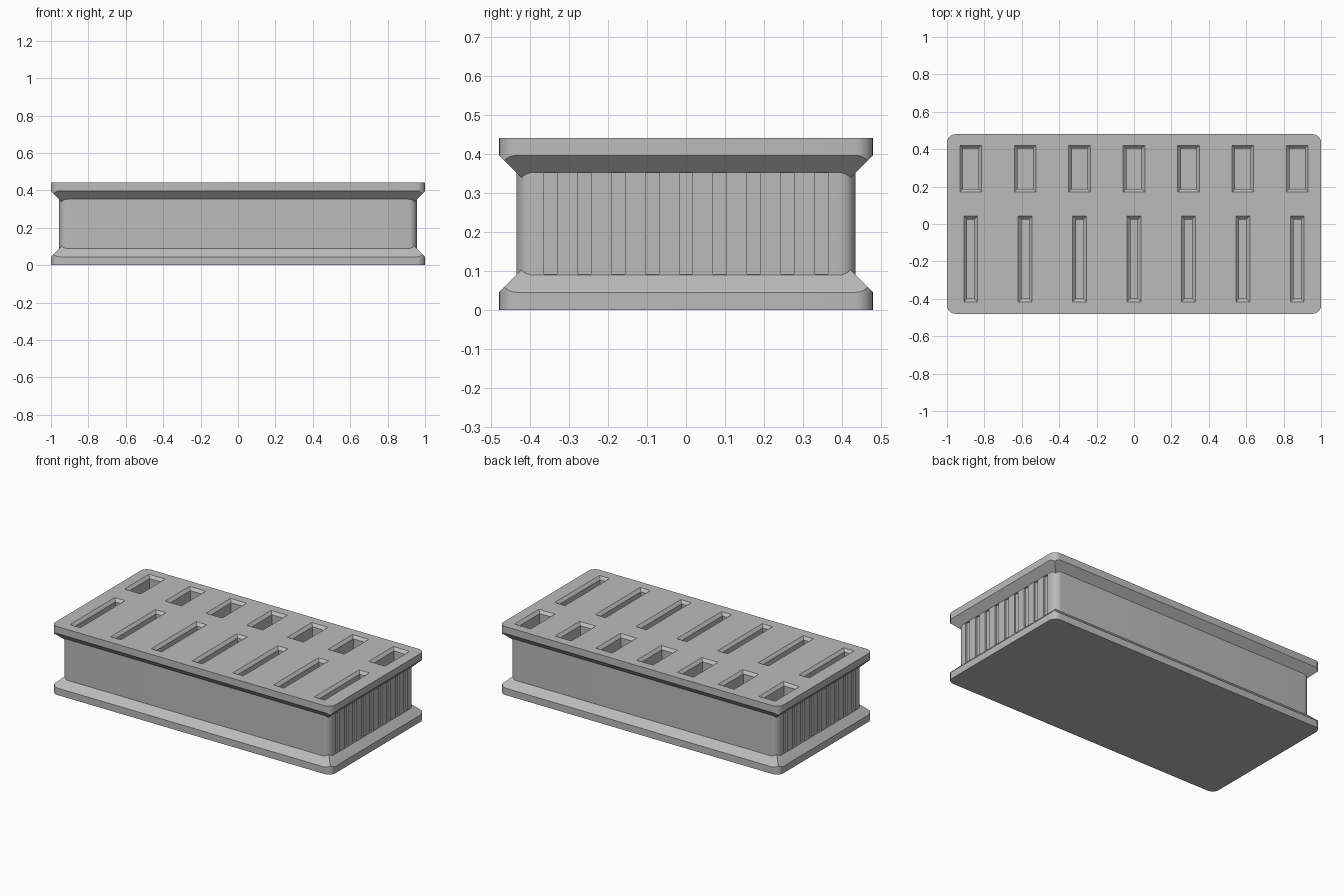
import bpy, bmesh, math

if "Cube" in bpy.data.objects:
    bpy.data.objects.remove(bpy.data.objects["Cube"])

HX, HY, H = 1.0, 0.48, 0.442     # half length, half depth, height
RADIUS, LIP, INSET = 0.045, 0.045, 0.044

grey = bpy.data.materials.new("plain grey")
grey.use_nodes = True
colour = (0.5, 0.5, 0.5, 1)
grey.diffuse_color = colour
grey.node_tree.nodes["Principled BSDF"].inputs["Base Color"].default_value = colour


def rounded_rect(hx, hy, r, segs=8):
    pts = []
    for i, (sx, sy) in enumerate([(1, 1), (-1, 1), (-1, -1), (1, -1)]):
        for k in range(segs + 1):
            a = math.pi / 2 * (i + k / segs)
            pts.append((sx * (hx - r) + r * math.cos(a), sy * (hy - r) + r * math.sin(a)))
    return pts


def loft(bm, rings):
    """Skin a stack of equal rings and cap both ends."""
    loops = [[bm.verts.new(p) for p in ring] for ring in rings]
    n = len(loops[0])
    for a, b in zip(loops, loops[1:]):
        for i in range(n):
            j = (i + 1) % n
            bm.faces.new((a[i], a[j], b[j], b[i]))
    bm.faces.new(loops[0][::-1])
    bm.faces.new(loops[-1])


def make_object(name, bm):
    bmesh.ops.recalc_face_normals(bm, faces=bm.faces)
    mesh = bpy.data.meshes.new(name)
    bm.to_mesh(mesh)
    bm.free()
    mesh.materials.append(grey)
    obj = bpy.data.objects.new(name, mesh)
    bpy.context.collection.objects.link(obj)
    return obj


# Waisted block: two rounded lips whose mitred slopes run into the waist
def slope_ring(pts):
    return [(x, y, LIP + min(HX - abs(x), HY - abs(y))) for x, y in pts]


def flip(ring):
    return [(x, y, H - z) for x, y, z in ring]


outer = rounded_rect(HX, HY, RADIUS)
waist = rounded_rect(HX - INSET, HY - INSET, RADIUS)
lower = [[(x, y, 0) for x, y in outer], slope_ring(outer), slope_ring(waist)]
bm = bmesh.new()
loft(bm, lower + [flip(r) for r in reversed(lower)])
block = make_object("tray_block", bm)


# Cutters: bevelled pockets in the top, shallow grooves in both ends
def rect(cx, cy, hx, hy, z):
    return [(cx + sx * hx, cy + sy * hy, z) for sx, sy in [(-1, -1), (1, -1), (1, 1), (-1, 1)]]


def pocket(bm, cx, cy, hx, hy, floor, bevel=0.017):
    loft(bm, [rect(cx, cy, hx - bevel, hy - bevel, floor),
              rect(cx, cy, hx - bevel, hy - bevel, H - bevel),
              rect(cx, cy, hx, hy, H),
              rect(cx, cy, hx, hy, H + 0.05)])


bm = bmesh.new()
for i in range(-3, 4):
    pocket(bm, i * 0.291, 0.296, 0.058, 0.125, 0.15)    # wide pockets
    pocket(bm, i * 0.291, -0.187, 0.037, 0.229, 0.15)   # slim pockets
for side in (-1, 1):
    for i in range(-4, 5):
        x, y = side * (HX - INSET), i * 0.087
        loft(bm, [rect(x, y, 0.01, 0.017, 0.092), rect(x, y, 0.01, 0.017, 0.352)])
cutter = make_object("pocket_cutter", bm)
cutter.hide_render = True

cut = block.modifiers.new("pockets", 'BOOLEAN')
cut.operation = 'DIFFERENCE'
cut.solver = 'EXACT'
cut.object = cutter
bpy.context.view_layer.objects.active = block
block.select_set(True)
bpy.ops.object.modifier_apply(modifier=cut.name)
bpy.data.objects.remove(cutter)
bpy.ops.object.shade_smooth_by_angle(angle=math.radians(30))
